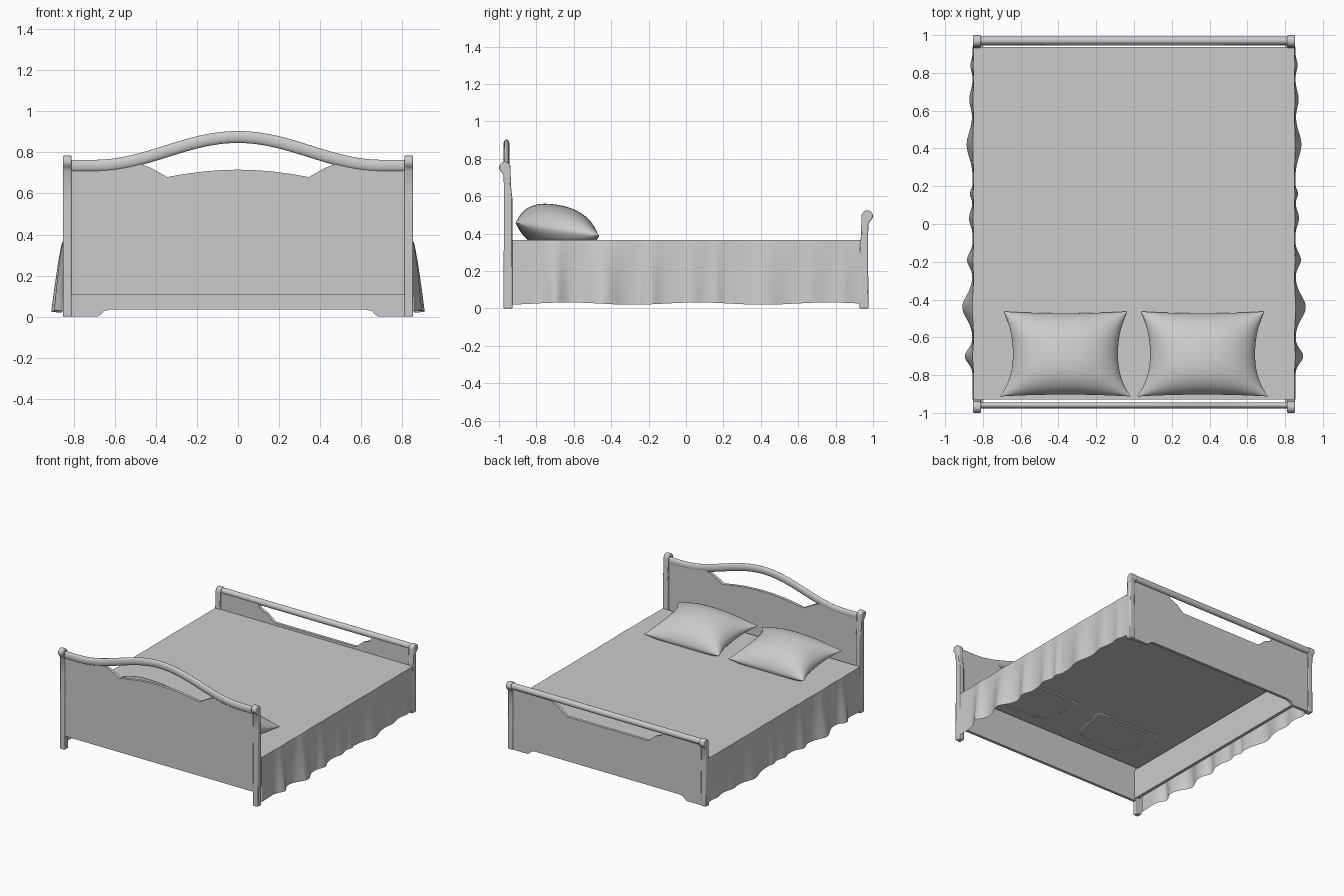
import bpy, bmesh, math

if "Cube" in bpy.data.objects:
    bpy.data.objects.remove(bpy.data.objects["Cube"])


def make(name, verts, faces, weld=0.0, bevel=0.0):
    me = bpy.data.meshes.new(name)
    me.from_pydata(verts, [], faces)
    bm = bmesh.new()
    bm.from_mesh(me)
    if weld:
        bmesh.ops.remove_doubles(bm, verts=bm.verts, dist=weld)
    bmesh.ops.recalc_face_normals(bm, faces=bm.faces)
    bm.to_mesh(me)
    bm.free()
    ob = bpy.data.objects.new(name, me)
    bpy.context.collection.objects.link(ob)
    if bevel:
        m = ob.modifiers.new("Bevel", 'BEVEL')
        m.width, m.segments, m.limit_method = bevel, 2, 'ANGLE'
        m.angle_limit = math.radians(60)
    return ob


def prism(name, a, b, bevel=0.0):
    """Close two matching outlines into a solid."""
    n = len(a)
    faces = [tuple(range(n)), tuple(range(2 * n - 1, n - 1, -1))]
    faces += [(i, (i + 1) % n, n + (i + 1) % n, n + i) for i in range(n)]
    return make(name, list(a) + list(b), faces, bevel=bevel)


def panel(name, half, y, t):
    """Upright board from a right-half (x, z) outline, mirrored to the left."""
    pts = half + [(-x, z) for x, z in reversed(half) if x > 0]
    return prism(name, [(x, y - t / 2, z) for x, z in pts],
                 [(x, y + t / 2, z) for x, z in pts])


def rail(name, zc, y, ry, rz, n, sides=20):
    """Elliptical bar swept along x, following height zc(x)."""
    verts = []
    for i in range(n + 1):
        x = -0.83 + 1.66 * i / n
        s = math.atan((zc(x + .001) - zc(x - .001)) / .002)
        for k in range(sides):
            a = 2 * math.pi * k / sides
            o = rz * math.sin(a)
            verts.append((x - o * math.sin(s), y + ry * math.cos(a), zc(x) + o * math.cos(s)))
    faces = [(i * sides + k, i * sides + (k + 1) % sides,
              (i + 1) * sides + (k + 1) % sides, (i + 1) * sides + k)
             for i in range(n) for k in range(sides)]
    faces += [tuple(range(sides)), tuple(range(n * sides, (n + 1) * sides))]
    return make(name, verts, faces)


# Scroll-topped posts: profile given as (outward distance, height)
def post(name, sx, sy, h):
    prof = [(.928, 0), (.928, h - .2), (.936, h - .13), (.938, h - .035)]
    prof += [(.969 + .031 * math.cos(a), h - .031 + .031 * math.sin(a))
             for a in [math.radians(165 - 25 * i) for i in range(10)]]
    prof += [(.975, h - .075), (.973, h - .2), (.976, 0)]
    prism(name, [(sx * .81, sy * d, z) for d, z in prof],
          [(sx * .853, sy * d, z) for d, z in prof], bevel=.006)


for sx, side in ((-1, "left"), (1, "right")):
    post("headboard_post_" + side, sx, -1, .785)
    post("footboard_post_" + side, sx, 1, .525)


# Headboard: arched rail and panel with open crescent below it
def arch(x):
    return .735 + .14 * (.5 + .5 * math.cos(math.pi * min(abs(x), .7) / .7))


rail("headboard_arched_rail", arch, -.96, .016, .029, 64)
outline = [(0, .105), (.82, .105)]
outline += [(x, arch(x)) for x in (.82, .7, .65, .6, .55, .52)]
outline += [(.49, .75), (.42, .723), (.345, .68), (.26, .695), (.17, .707), (.08, .714), (0, .716)]
panel("headboard_panel", outline, -.957, .022)

# Footboard: straight rail and panel with a tapered opening and cut-out base
rail("footboard_rail", lambda x: .497, .971, .022, .024, 1)
panel("footboard_panel",
      [(0, .035), (.62, .035), (.65, .028), (.67, .01), (.685, 0), (.82, 0), (.82, .49),
       (.49, .49), (.47, .455), (.41, .43), (.35, .38), (0, .38)], .957, .022)

# Side boards hidden behind the skirt
for sx, side in ((-1, "left"), (1, "right")):
    a, b = sx * .80, sx * .825
    sq = [(a, .12), (b, .12), (b, .355), (a, .355)]
    prism("side_board_" + side, [(x, -.95, z) for x, z in sq], [(x, .95, z) for x, z in sq])

# Bedspread: flat top with folded skirts on both sides
FOLDS = [(-.7, .042, .05), (-.44, .055, .085), (-.19, .03, .05), (.03, .02, .05),
         (.16, .015, .03), (.42, .032, .09), (.66, .018, .06), (.84, .012, .04)]


def fold(y):
    return sum(h * math.exp(-((y - c) / w) ** 2) for c, h, w in FOLDS)


NY, NS = 160, 8
verts, faces = [], []
for j in range(NY + 1):
    y = -.928 + 1.866 * j / NY
    zb = .026 + .006 * math.sin(9 * y + 1)
    half = []
    for k in range(NS + 1):
        t = k / NS
        half.append((.85 + .004 * t + fold(y) * (.1 + .9 * t ** .8), .365 + (zb - .365) * t))
    verts += [(-x, y, z) for x, z in reversed(half)] + [(0, y, .366)] + [(x, y, z) for x, z in half]
C = 2 * NS + 3
for j in range(NY):
    for k in range(C - 1):
        faces.append((j * C + k, j * C + k + 1, (j + 1) * C + k + 1, (j + 1) * C + k))
make("bedspread", verts, faces)


# Pillows: pinched cushions leaning slightly against the headboard
def pillow(name, cx, n=28):
    verts, faces = [], []
    for top in (1, 0):
        for j in range(n + 1):
            v = math.sin(math.pi / 2 * (2 * j / n - 1))
            for i in range(n + 1):
                u = math.sin(math.pi / 2 * (2 * i / n - 1))
                hw = .278 + (.058 - .01 * v) * abs(v) ** 2.2
                x = cx + u * hw
                y = -.688 + v * (.215 + .01 * u * u)
                zc = .422 - .035 * v
                f = (max(0, 1 - abs(u) ** 2.4) * max(0, 1 - abs(v) ** 2.4)) ** .6
                z = zc + .132 * f if top else max(.358 if f > .05 else 0, zc - .12 * f)
                verts.append((x, y, z))
    s = n + 1
    for o in (0, s * s):
        for j in range(n):
            for i in range(n):
                a = o + j * s + i
                faces.append((a, a + 1, a + s + 1, a + s))
    make(name, verts, faces, weld=.0002)


pillow("pillow_left", -.363)
pillow("pillow_right", .363)

# Smooth shading with crisp edges
bpy.ops.object.select_all(action='SELECT')
bpy.context.view_layer.objects.active = bpy.data.objects["bedspread"]
bpy.ops.object.shade_smooth_by_angle(angle=math.radians(40))
